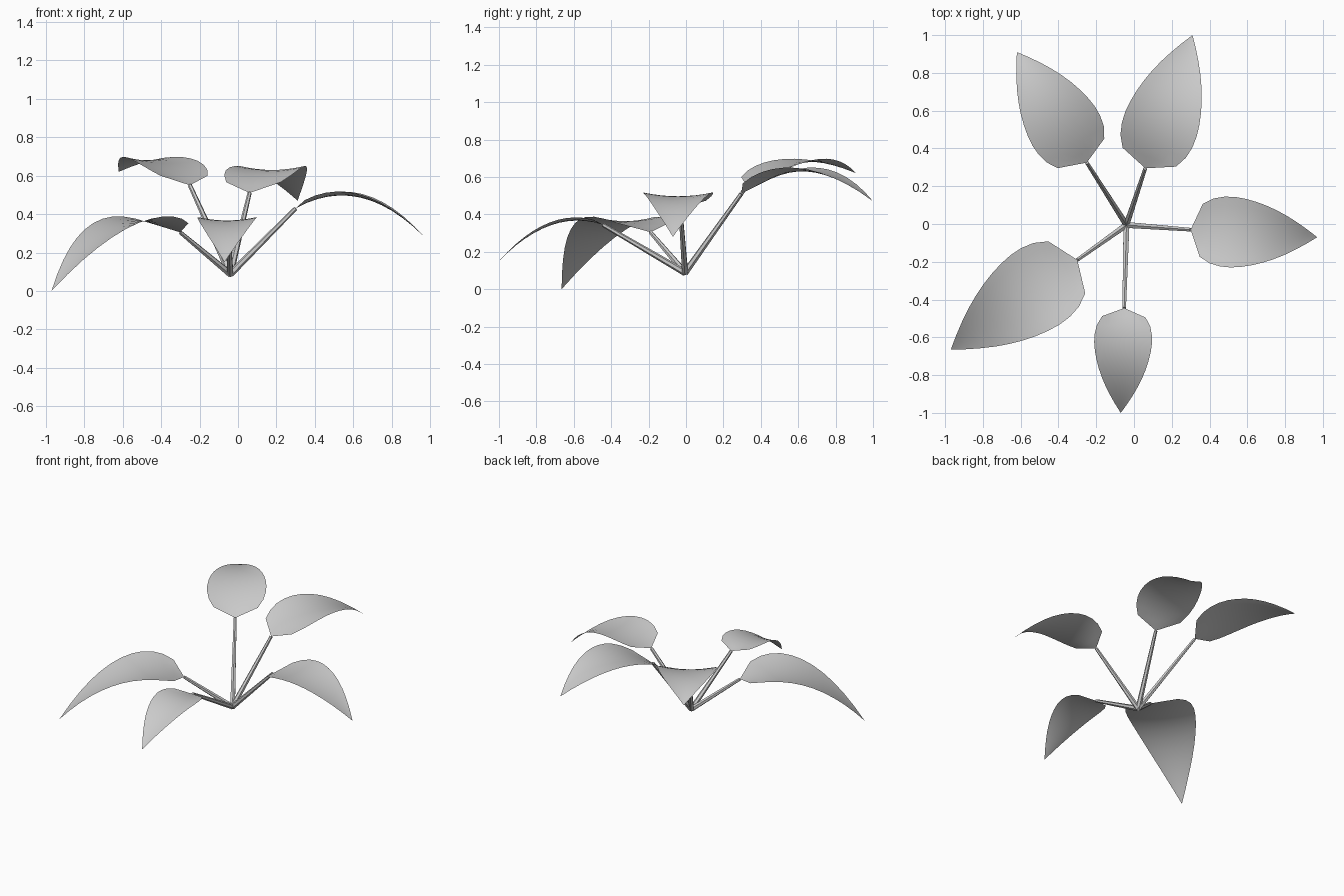
import bpy, bmesh, math
from mathutils import Vector

if "Cube" in bpy.data.objects:
    bpy.data.objects.remove(bpy.data.objects["Cube"])

ROOT = Vector((-0.04, -0.005, 0.088))
STEPS, COLS = 12, 8
# relative half-width of a leaf from stalk to tip
WIDTH = [0, .75, .92, .99, 1, .965, .90, .81, .695, .555, .39, .205, 0]


def finish(bm, name, smooth_angle):
    mesh = bpy.data.meshes.new(name)
    bm.to_mesh(mesh)
    bm.free()
    obj = bpy.data.objects.new(name, mesh)
    bpy.context.collection.objects.link(obj)
    bpy.ops.object.select_all(action='DESELECT')
    obj.select_set(True)
    bpy.context.view_layer.objects.active = obj
    bpy.ops.object.shade_smooth_by_angle(angle=math.radians(smooth_angle))
    return obj


def make_leaf(name, base, tip, rise, half):
    # arched, slightly cupped single-sheet blade
    base, tip = Vector(base), Vector(tip)
    flat = Vector((tip.x - base.x, tip.y - base.y, 0))
    side = Vector((-flat.y, flat.x, 0)).normalized()
    drop = rise - (tip.z - base.z)
    bm = bmesh.new()
    rows = []
    for i, w in enumerate(WIDTH):
        t = i / STEPS
        mid = base + flat * t + Vector((0, 0, rise * t - drop * t * t))
        if w == 0:
            rows.append([bm.verts.new(mid)] * (COLS + 1))
            continue
        row = []
        for j in range(COLS + 1):
            u = 2 * j / COLS - 1
            row.append(bm.verts.new(mid + side * (u * w * half)
                                    + Vector((0, 0, 0.11 * half * w * u * u))))
        rows.append(row)
    for r0, r1 in zip(rows, rows[1:]):
        for j in range(COLS):
            quad = [r0[j], r1[j], r1[j + 1], r0[j + 1]]
            bm.faces.new(list(dict.fromkeys(quad)))
    bmesh.ops.recalc_face_normals(bm, faces=bm.faces)
    if sum(f.normal.z for f in bm.faces) < 0:
        bmesh.ops.reverse_faces(bm, faces=bm.faces)
    finish(bm, name, 60)


def make_stem(name, end):
    # tapered straight stalk
    axis = Vector(end) - ROOT
    bm = bmesh.new()
    bmesh.ops.create_cone(bm, cap_ends=True, segments=6, radius1=0.018,
                          radius2=0.011, depth=axis.length)
    obj = finish(bm, name, 30)
    obj.rotation_mode = 'QUATERNION'
    obj.rotation_quaternion = axis.to_track_quat('Z', 'Y')
    obj.location = ROOT + axis / 2


# name, stalk joint, tip, initial rise, half width
LEAVES = [
    ("right", (0.30, -0.03, 0.43), (0.97, -0.07, 0.28), 0.375, 0.187),
    ("back_right", (0.06, 0.295, 0.51), (0.31, 1.0, 0.47), 0.517, 0.20),
    ("back_left", (-0.25, 0.325, 0.55), (-0.62, 0.91, 0.62), 0.437, 0.195),
    ("front_left", (-0.30, -0.19, 0.305), (-0.97, -0.665, 0.0), 0.41, 0.225),
    ("front", (-0.052, -0.445, 0.345), (-0.07, -1.0, 0.15), 0.183, 0.153),
]
for name, base, tip, rise, half in LEAVES:
    make_leaf(name + "_leaf", base, tip, rise, half)
    make_stem(name + "_stem", base)
